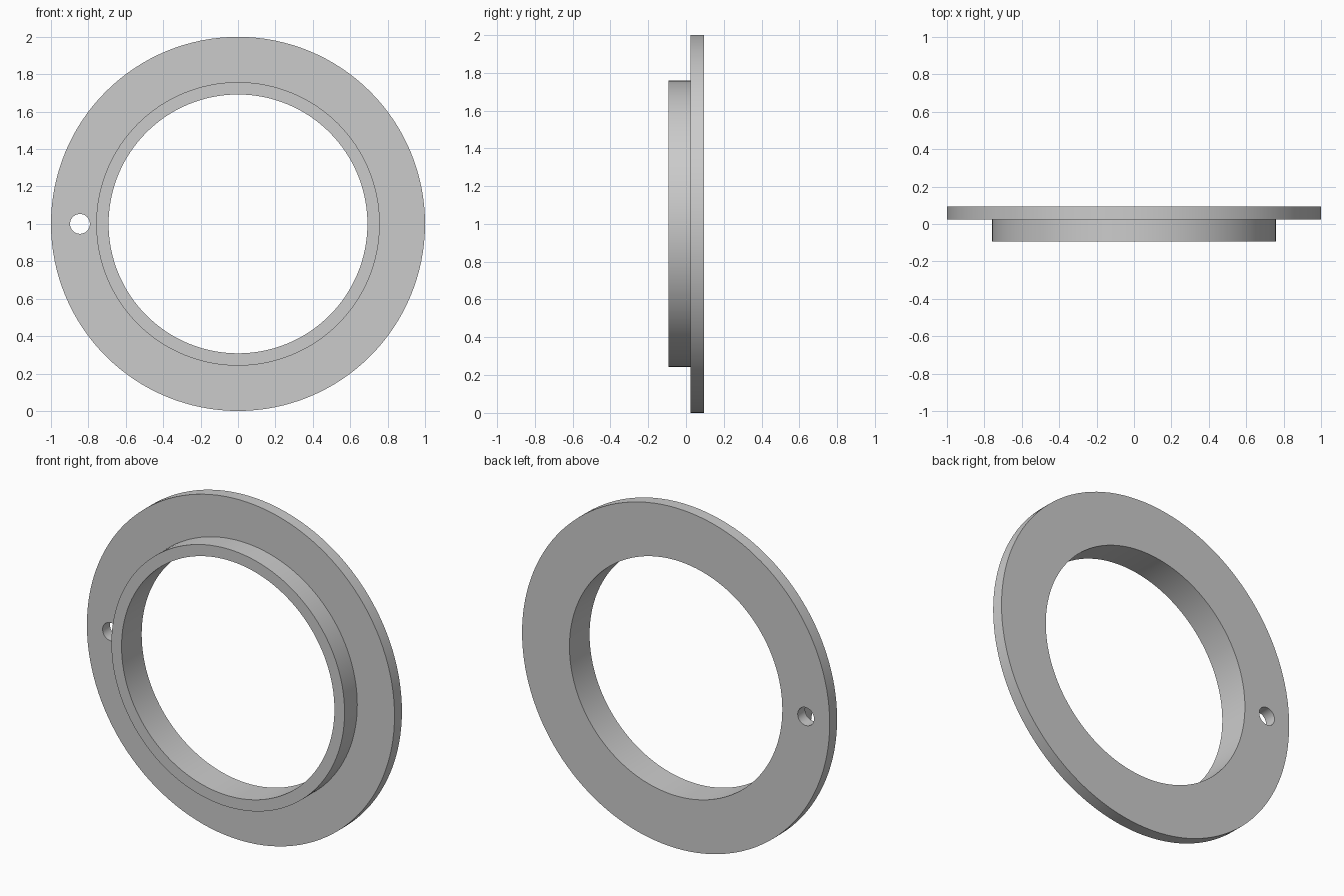
import bpy
import bmesh
import math
from mathutils import Matrix, Vector

default = bpy.data.objects.get("Cube")
if default:
    bpy.data.objects.remove(default, do_unlink=True)

OUTER, COLLAR, BORE = 1.0, 0.758, 0.692   # radii
FRONT, STEP, BACK = -0.093, 0.025, 0.094  # depths along y
HOLE_X, HOLE_R = -0.845, 0.053
SEGMENTS = 128
CENTRE = Vector((0, 0, 1))

grey = bpy.data.materials.new("plain grey")
grey.use_nodes = True
colour = (0.6, 0.6, 0.6, 1)
grey.diffuse_color = colour
grey.node_tree.nodes["Principled BSDF"].inputs["Base Color"].default_value = colour


def make_object(name, bm):
    bmesh.ops.recalc_face_normals(bm, faces=bm.faces)
    mesh = bpy.data.meshes.new(name)
    bm.to_mesh(mesh)
    bm.free()
    mesh.materials.append(grey)
    obj = bpy.data.objects.new(name, mesh)
    bpy.context.collection.objects.link(obj)
    return obj


# Flange and collar: one stepped section spun about the y axis
section = [(BORE, FRONT), (COLLAR, FRONT), (COLLAR, STEP),
           (OUTER, STEP), (OUTER, BACK), (BORE, BACK)]
bm = bmesh.new()
verts = [bm.verts.new((r, y, CENTRE.z)) for r, y in section]
edges = [bm.edges.new((v, verts[i - 1])) for i, v in enumerate(verts)]
bmesh.ops.spin(bm, geom=verts + edges, cent=CENTRE, axis=(0, 1, 0),
               angle=math.tau, steps=SEGMENTS, use_merge=False)
bmesh.ops.remove_doubles(bm, verts=bm.verts, dist=0.0001)
flange = make_object("flanged_ring", bm)

# Round hole through the flange
bm = bmesh.new()
bmesh.ops.create_cone(bm, cap_ends=True, segments=48, radius1=HOLE_R,
                      radius2=HOLE_R, depth=0.5,
                      matrix=Matrix.Translation((HOLE_X, 0, CENTRE.z))
                      @ Matrix.Rotation(math.pi / 2, 4, 'X'))
cutter = make_object("hole_cutter", bm)
cutter.hide_render = True
cut = flange.modifiers.new("hole", 'BOOLEAN')
cut.operation = 'DIFFERENCE'
cut.solver = 'EXACT'
cut.object = cutter

bpy.ops.object.select_all(action='DESELECT')
flange.select_set(True)
bpy.context.view_layer.objects.active = flange
bpy.ops.object.modifier_apply(modifier=cut.name)
bpy.data.objects.remove(cutter, do_unlink=True)
bpy.ops.object.shade_smooth_by_angle(angle=math.radians(30))
